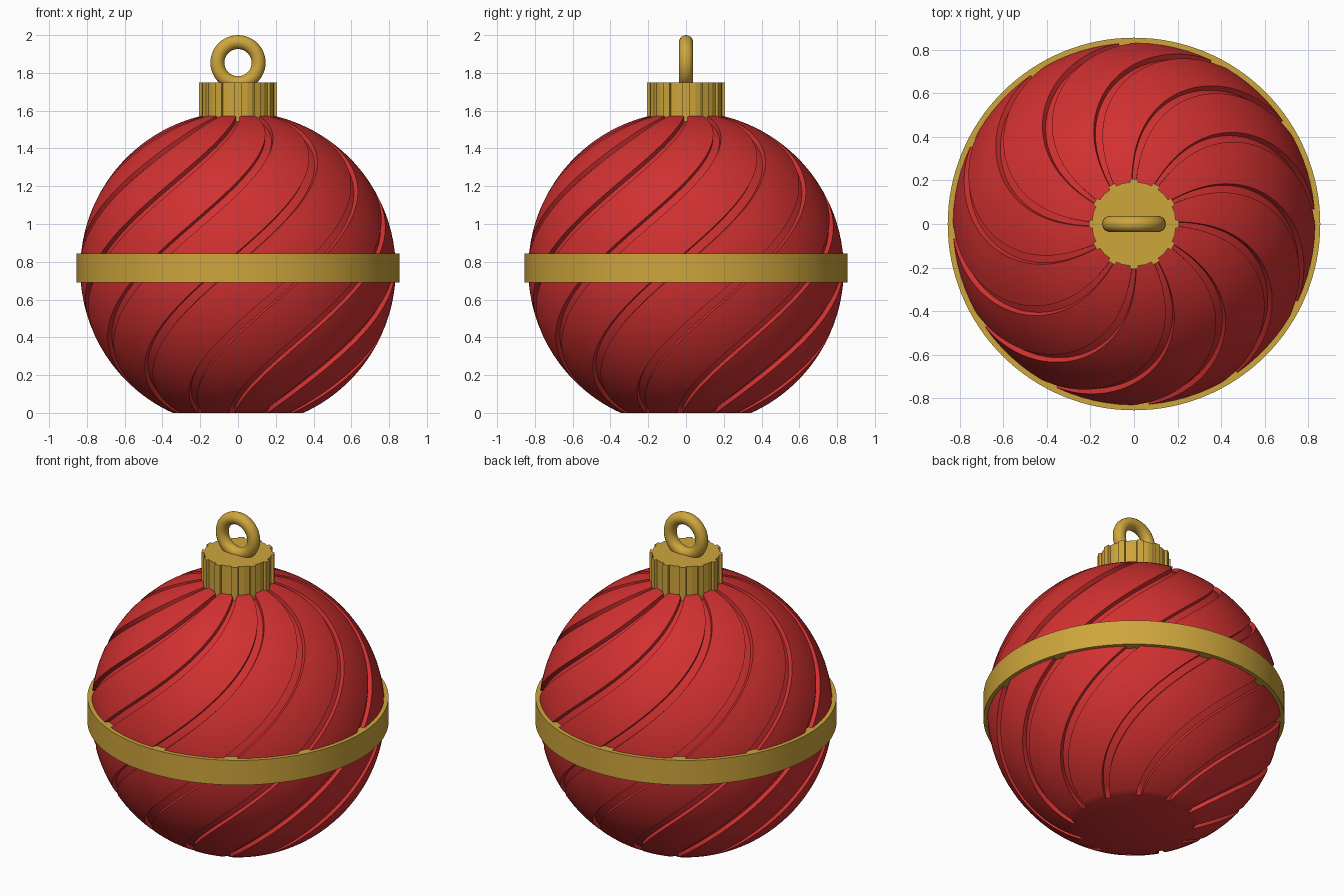
import bpy, bmesh
from math import sin, cos, acos, radians, pi

old = bpy.data.objects.get("Cube")
if old:
    bpy.data.objects.remove(old, do_unlink=True)

RADIUS, CENTRE, DEPTH = 0.835, 0.76, 0.025   # bauble sphere and groove depth
COUNT, TWIST = 12, 80                        # grooves, degrees of twist per unit height


def material(name, rgb):
    m = bpy.data.materials.new(name)
    m.use_nodes = True
    m.diffuse_color = (*rgb, 1)
    m.node_tree.nodes["Principled BSDF"].inputs["Base Color"].default_value = (*rgb, 1)
    return m


red = material("glossy_red", (0.64, 0.03, 0.03))
gold = material("warm_gold", (0.62, 0.38, 0.045))


def finish(obj, mat, smooth=True):
    obj.data.materials.append(mat)
    bpy.ops.object.select_all(action='DESELECT')
    obj.select_set(True)
    bpy.context.view_layer.objects.active = obj
    if smooth:
        bpy.ops.object.shade_smooth_by_angle(angle=radians(30))
    return obj


def loft(name, rings, mat, cyclic=False, smooth=True):
    """Skin closed rings of points; cap both ends unless the rings form a loop."""
    bm = bmesh.new()
    loops = [[bm.verts.new(p) for p in ring] for ring in rings]
    pairs = list(zip(loops, loops[1:]))
    if cyclic:
        pairs.append((loops[-1], loops[0]))
    else:
        bm.faces.new(loops[0])
        bm.faces.new(loops[-1])
    for a, b in pairs:
        n = len(a)
        for i in range(n):
            j = (i + 1) % n
            bm.faces.new((a[i], a[j], b[j], b[i]))
    bmesh.ops.recalc_face_normals(bm, faces=bm.faces)
    mesh = bpy.data.meshes.new(name)
    bm.to_mesh(mesh)
    bm.free()
    obj = bpy.data.objects.new(name, mesh)
    bpy.context.collection.objects.link(obj)
    return finish(obj, mat, smooth)


def circle(r, z, n=128):
    return [(r * cos(2 * pi * i / n), r * sin(2 * pi * i / n), z) for i in range(n)]


# Bauble: sphere with a flat base and twisted grooves
step = 360 / COUNT
half = 2.75
columns = [(-half, 0), (-half + 0.3, DEPTH), (0, DEPTH), (half - 0.3, DEPTH), (half, 0)]
land = step - 2 * half
columns += [(half + land * i / 6, 0) for i in range(1, 6)]

rings = []
start, end, rows = 0.15, acos(-CENTRE / RADIUS), 72
for row in range(rows + 1):
    phi = start + (end - start) * row / rows
    height = CENTRE + RADIUS * cos(phi)
    turn = -TWIST * (1.57 - height)
    ring = []
    for k in range(COUNT):
        for offset, depth in columns:
            a = radians(k * step + offset + turn)
            r = RADIUS - depth
            z = 0 if row == rows else CENTRE + r * cos(phi)
            ring.append((r * sin(phi) * cos(a), r * sin(phi) * sin(a), z))
    rings.append(ring)
loft("bauble", rings, red)

# Band around the middle
loft("middle_band", [circle(0.80, 0.69), circle(0.855, 0.69),
                     circle(0.855, 0.845), circle(0.80, 0.845)], gold, cyclic=True)

# Ridged cap
ridge = [(-5, 0.207), (5, 0.207), (5.5, 0.192), (15, 0.194), (24.5, 0.192)]
outline = [(r * cos(radians(k * step + a)), r * sin(radians(k * step + a)))
           for k in range(COUNT) for a, r in ridge]
loft("cap", [[(x, y, z) for x, y in outline] for z in (1.54, 1.75)], gold, smooth=False)

# Hanging ring
bpy.ops.mesh.primitive_torus_add(major_radius=0.109, minor_radius=0.037,
                                 major_segments=48, minor_segments=20,
                                 location=(0, 0, 1.854), rotation=(pi / 2, 0, 0))
bpy.context.object.name = "hanging_ring"
finish(bpy.context.object, gold)
